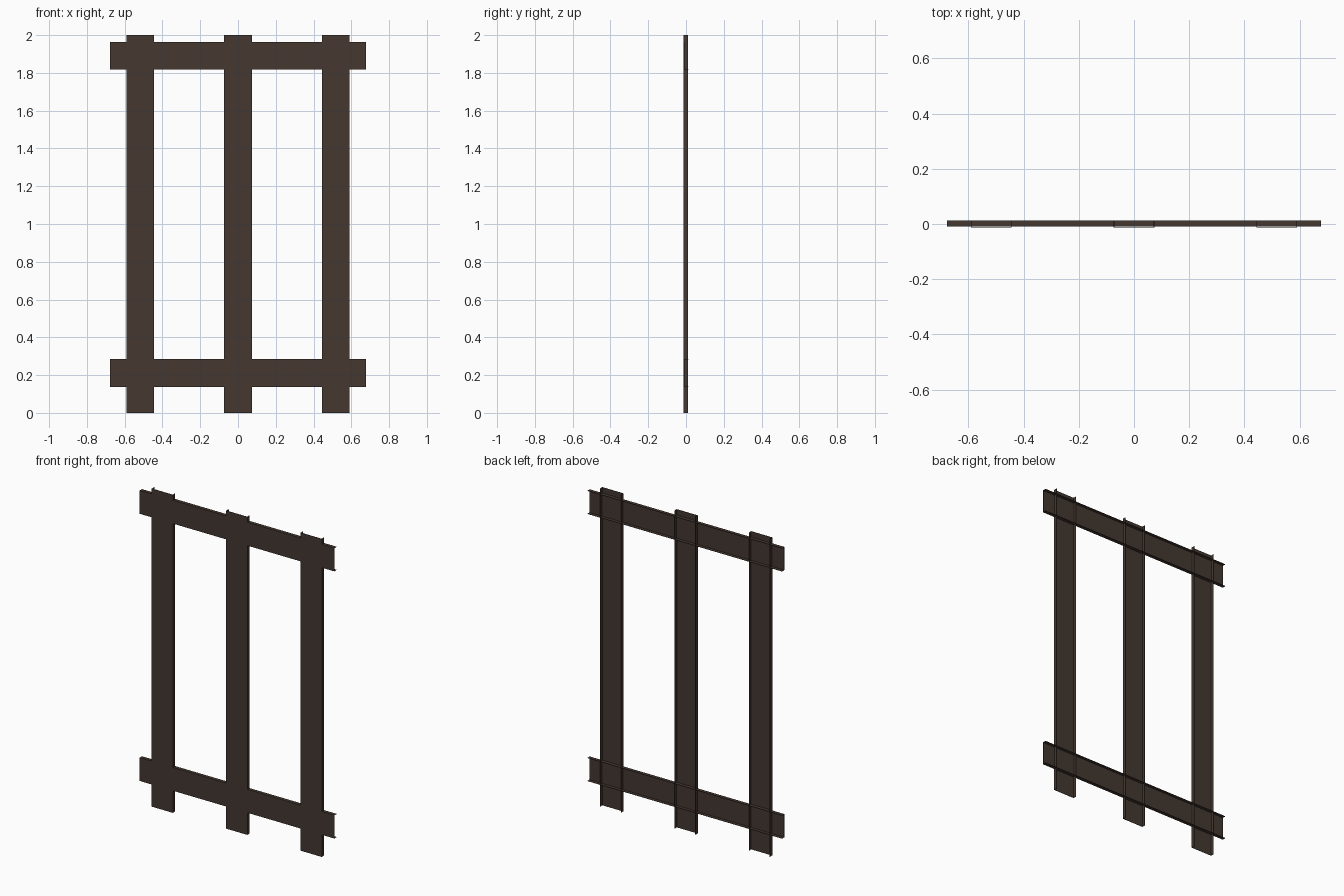
import bpy, bmesh
from mathutils import Matrix

if "Cube" in bpy.data.objects:
    bpy.data.objects.remove(bpy.data.objects["Cube"])

mat = bpy.data.materials.new("dark brown")
mat.diffuse_color = (0.058, 0.039, 0.030, 1)
mat.use_nodes = True
mat.node_tree.nodes["Principled BSDF"].inputs["Base Color"].default_value = mat.diffuse_color

WIDTH = 0.147   # board width
WALL = 0.002    # sheet thickness


def channel(name, length, front, back, x, z, horizontal=False):
    """Open-backed channel: flat web at the front, two thin flanges to the rear."""
    w, t = WIDTH / 2, WALL
    profile = [(-w, front), (w, front), (w, back), (w - t, back),
               (w - t, front + t), (-w + t, front + t), (-w + t, back), (-w, back)]
    bm = bmesh.new()
    face = bm.faces.new([bm.verts.new((px, py, -length / 2)) for px, py in profile])
    ext = bmesh.ops.extrude_face_region(bm, geom=[face])
    top = [v for v in ext["geom"] if isinstance(v, bmesh.types.BMVert)]
    bmesh.ops.translate(bm, verts=top, vec=(0, 0, length))
    if horizontal:
        bm.transform(Matrix.Rotation(1.5707963, 4, 'Y'))
    bmesh.ops.recalc_face_normals(bm, faces=bm.faces)
    me = bpy.data.meshes.new(name)
    bm.to_mesh(me)
    bm.free()
    me.materials.append(mat)
    ob = bpy.data.objects.new(name, me)
    ob.location = (x, 0, z)
    bpy.context.collection.objects.link(ob)


# three upright boards
for side, x in (("left", -0.518), ("middle", 0), ("right", 0.518)):
    channel(side + "_upright", 2.0, -0.0125, 0.0105, x, 1.0)

# two cross rails set slightly behind the upright faces
for level, z in (("bottom", 0.211), ("top", 1.891)):
    channel(level + "_rail", 1.354, -0.0095, 0.0125, 0, z, True)
